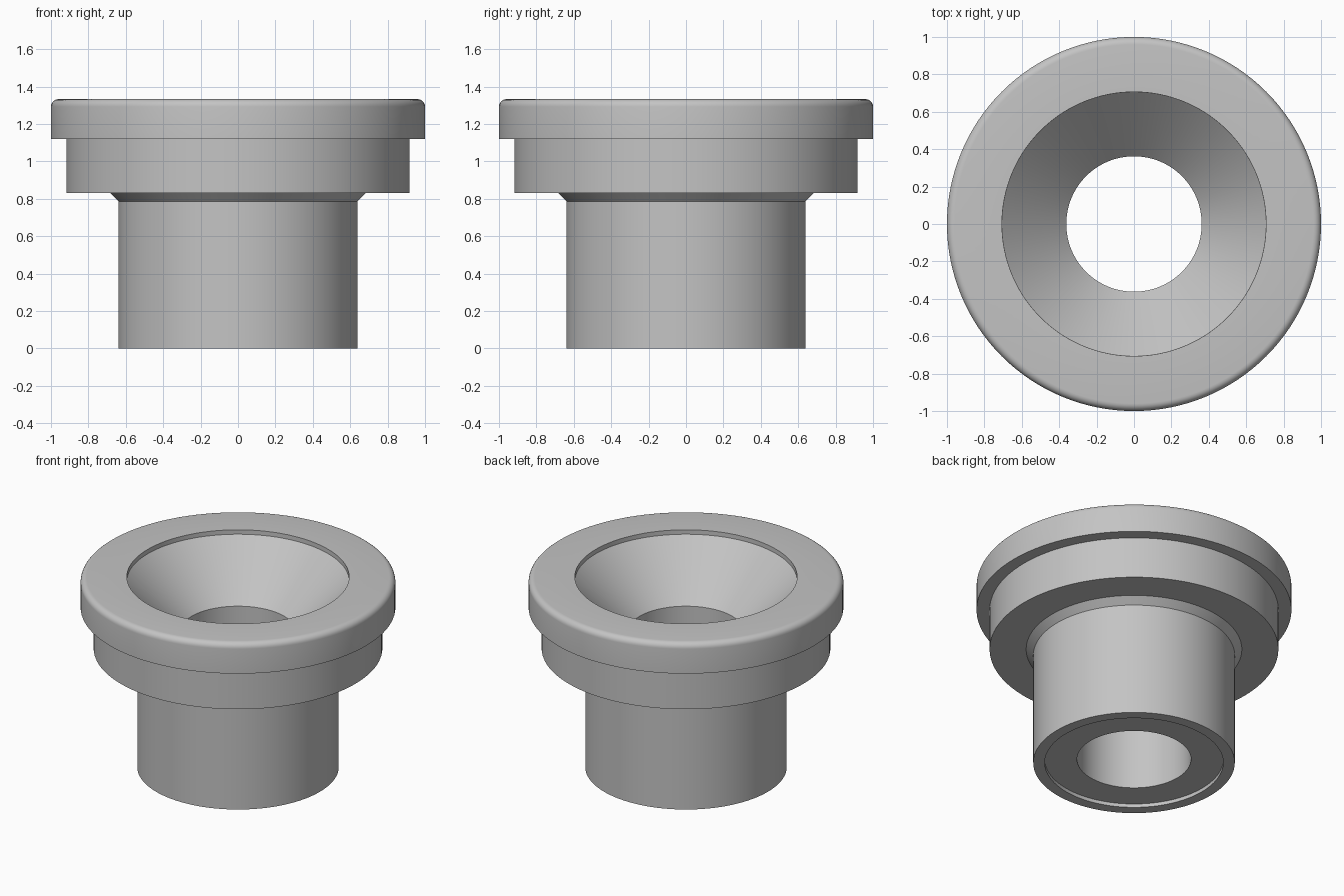
import bpy, bmesh, math

if "Cube" in bpy.data.objects:
    bpy.data.objects.remove(bpy.data.objects["Cube"])

SEGMENTS = 128
TOP = 1.333

# Rounded upper rim of the flange
R = 0.04
rim = [(1 - R + R * math.cos(a), TOP - R + R * math.sin(a))
       for a in (math.radians(90 * i / 6) for i in range(7))]

# Closed cross-section (radius, height), from the bottom of the bore outward
profile = [
    (0.362, 0.025), (0.567, 0.025), (0.567, 0.0),    # shallow end recess
    (0.64, 0.0), (0.64, 0.787), (0.685, 0.832),      # stem and chamfer
    (0.917, 0.832), (0.917, 1.12), (1.0, 1.12),      # collar and flange step
    *rim,
    (0.706, TOP), (0.706, 1.302), (0.362, 0.958),    # countersunk opening
]

# Revolve the section into one ring-shaped solid
bm = bmesh.new()
rings = []
for i in range(SEGMENTS):
    a = math.tau * i / SEGMENTS
    rings.append([bm.verts.new((r * math.cos(a), r * math.sin(a), z)) for r, z in profile])
n = len(profile)
for i in range(SEGMENTS):
    here, there = rings[i], rings[(i + 1) % SEGMENTS]
    for j in range(n):
        k = (j + 1) % n
        bm.faces.new((here[j], there[j], there[k], here[k]))
bmesh.ops.recalc_face_normals(bm, faces=bm.faces)

mesh = bpy.data.meshes.new("flanged_bushing")
bm.to_mesh(mesh)
bm.free()
bushing = bpy.data.objects.new("flanged_bushing", mesh)
bpy.context.collection.objects.link(bushing)

# Plain grey metal
grey = bpy.data.materials.new("grey_metal")
grey.diffuse_color = (0.55, 0.55, 0.55, 1)
grey.use_nodes = True
grey.node_tree.nodes["Principled BSDF"].inputs["Base Color"].default_value = grey.diffuse_color
mesh.materials.append(grey)

# Smooth walls with crisp edges
bpy.context.view_layer.objects.active = bushing
bushing.select_set(True)
bpy.ops.object.shade_smooth_by_angle(angle=math.radians(30))
